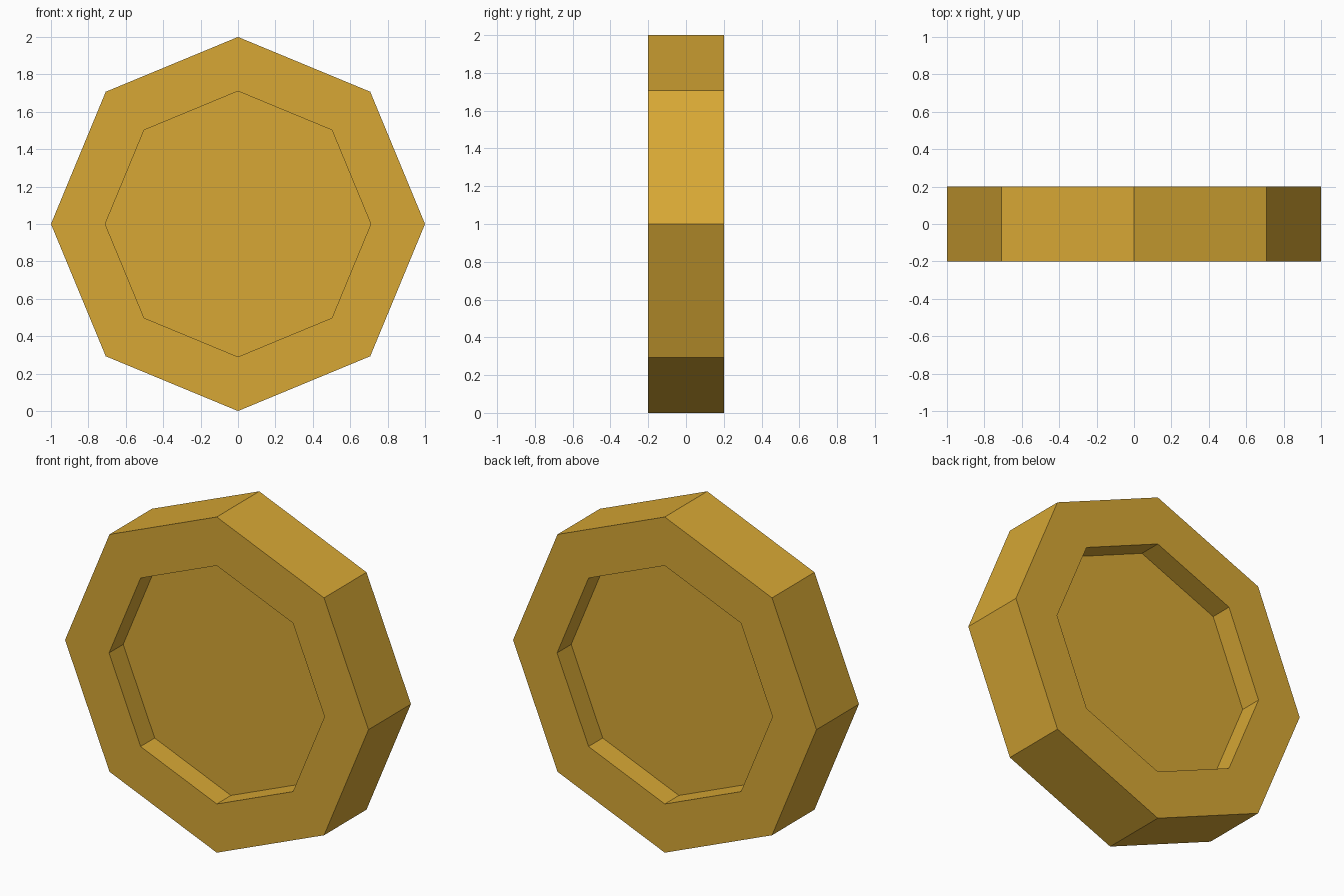
import bpy, bmesh, math

if "Cube" in bpy.data.objects:
    bpy.data.objects.remove(bpy.data.objects["Cube"])

SIDES = 8
OUTER, INNER = 1.0, 0.71
HALF, RECESS = 0.2, 0.067   # half thickness of the rim and of the thin centre

gold = bpy.data.materials.new("gold")
gold.diffuse_color = (0.68, 0.39, 0.035, 1.0)
gold.use_nodes = True
gold.node_tree.nodes["Principled BSDF"].inputs["Base Color"].default_value = gold.diffuse_color

bm = bmesh.new()

def ring(radius, y):
    return [bm.verts.new((radius * math.cos(2 * math.pi * i / SIDES), y,
                          1 + radius * math.sin(2 * math.pi * i / SIDES)))
            for i in range(SIDES)]

# Profile from the front recess, around the rim, to the back recess
profile = [(INNER, -RECESS), (INNER, -HALF), (OUTER, -HALF),
           (OUTER, HALF), (INNER, HALF), (INNER, RECESS)]
rings = [ring(r, y) for r, y in profile]
for a, b in zip(rings, rings[1:]):
    for i in range(SIDES):
        j = (i + 1) % SIDES
        bm.faces.new((a[i], a[j], b[j], b[i]))

# Recessed centre faces
bm.faces.new(rings[0])
bm.faces.new(rings[-1])
bmesh.ops.recalc_face_normals(bm, faces=bm.faces)

mesh = bpy.data.meshes.new("coin")
bm.to_mesh(mesh)
bm.free()
mesh.materials.append(gold)
coin = bpy.data.objects.new("coin", mesh)
bpy.context.collection.objects.link(coin)
